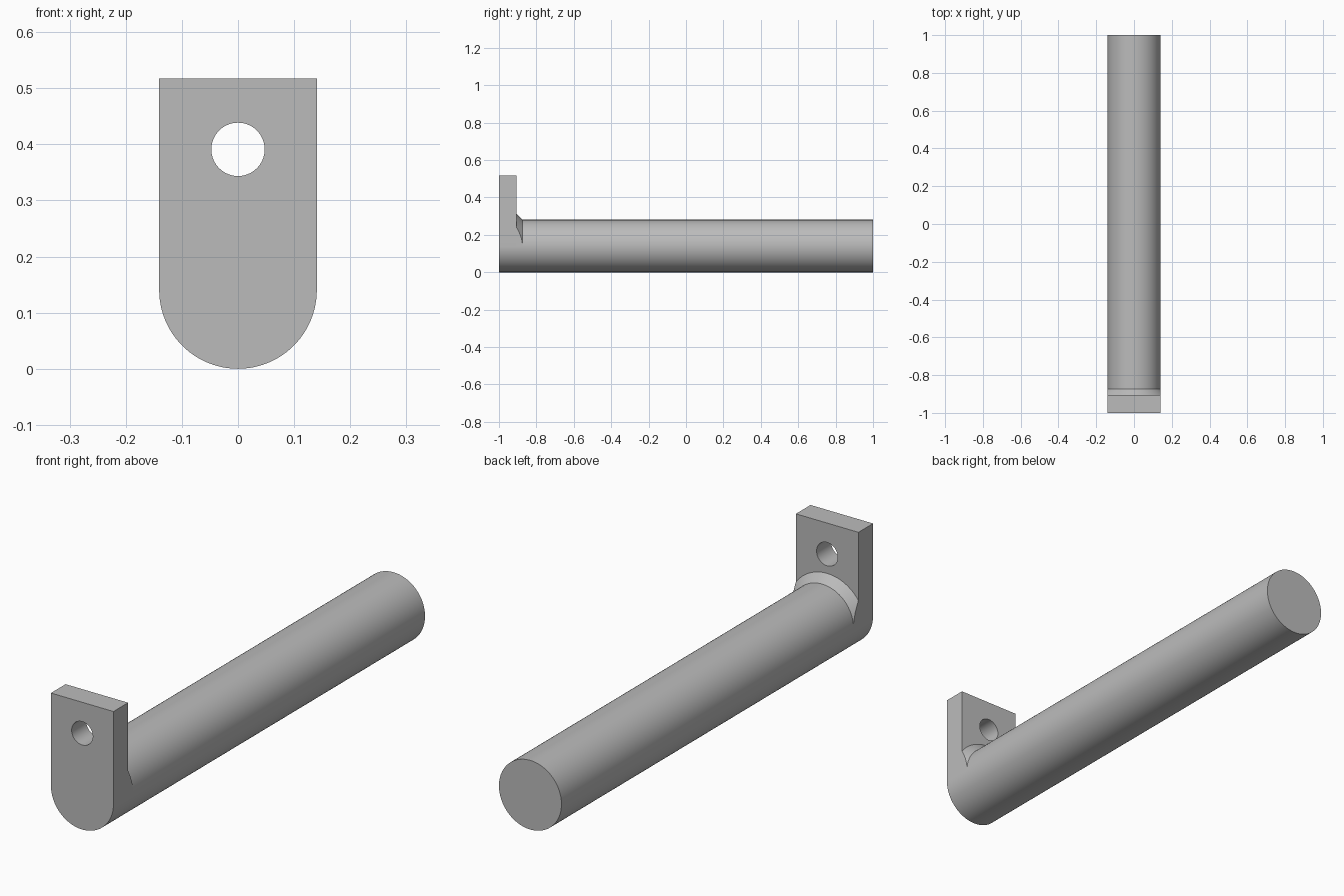
import bpy, bmesh, math
from mathutils import Matrix, Vector

if "Cube" in bpy.data.objects:
    bpy.data.objects.remove(bpy.data.objects["Cube"])

R = 0.1405            # rod radius, also half the tab width and the axis height
TOP = 0.517           # top of the tab
FRONT, TAB_BACK, BACK = -1.0, -0.906, 1.0
FILLET = 0.0315       # size of the sloped collar
HOLE_Z, HOLE_R = 0.391, 0.0475
SEG = 96

grey = bpy.data.materials.new("plain grey")
grey.use_nodes = True
colour = (0.5, 0.5, 0.5, 1)
grey.diffuse_color = colour
grey.node_tree.nodes["Principled BSDF"].inputs["Base Color"].default_value = colour


def finish(name, bm):
    bmesh.ops.recalc_face_normals(bm, faces=bm.faces)
    mesh = bpy.data.meshes.new(name)
    bm.to_mesh(mesh)
    bm.free()
    mesh.materials.append(grey)
    obj = bpy.data.objects.new(name, mesh)
    bpy.context.collection.objects.link(obj)
    return obj


def smooth(obj):
    bpy.ops.object.select_all(action='DESELECT')
    obj.select_set(True)
    bpy.context.view_layer.objects.active = obj
    bpy.ops.object.shade_smooth_by_angle(angle=math.radians(30))


def frustum(r_front, r_back, y0, y1, z):
    """Solid of revolution along y."""
    bm = bmesh.new()
    place = Matrix.Translation((0, (y0 + y1) / 2, z)) @ Matrix.Rotation(-math.pi / 2, 4, 'X')
    bmesh.ops.create_cone(bm, cap_ends=True, segments=SEG, radius1=r_front,
                          radius2=r_back, depth=y1 - y0, matrix=place)
    return bm


# Round rod
rod = finish("rod", frustum(R, R, TAB_BACK, BACK, R))

# Upright tab: square top, half-round bottom
bm = bmesh.new()
outline = [(R, TOP), (-R, TOP)]
for i in range(SEG // 2 + 1):
    a = math.pi + 2 * math.pi * i / SEG
    outline.append((R * math.cos(a), R + R * math.sin(a)))
face = bm.faces.new([bm.verts.new((x, FRONT, z)) for x, z in outline])
ext = bmesh.ops.extrude_face_region(bm, geom=[face], use_keep_orig=True)
bmesh.ops.translate(bm, vec=(0, TAB_BACK - FRONT, 0),
                    verts=[v for v in ext["geom"] if isinstance(v, bmesh.types.BMVert)])
tab = finish("tab", bm)

# Through hole in the tab
cutter = finish("hole_cutter", frustum(HOLE_R, HOLE_R, FRONT - 0.1, TAB_BACK + 0.1, HOLE_Z))
cutter.hide_render = True
mod = tab.modifiers.new("hole", 'BOOLEAN')
mod.operation, mod.solver, mod.object = 'DIFFERENCE', 'EXACT', cutter
bpy.ops.object.select_all(action='DESELECT')
bpy.context.view_layer.objects.active = tab
tab.select_set(True)
bpy.ops.object.modifier_apply(modifier="hole")
bpy.data.objects.remove(cutter)

# Sloped collar on the upper half of the rod, trimmed flush with the tab sides
bm = frustum(R + FILLET, R, TAB_BACK, TAB_BACK + FILLET, R)
for point, normal in ((Vector((R, 0, 0)), (1, 0, 0)),
                      (Vector((-R, 0, 0)), (-1, 0, 0)),
                      (Vector((0, 0, R)), (0, 0, -1))):
    cut = bmesh.ops.bisect_plane(bm, geom=bm.verts[:] + bm.edges[:] + bm.faces[:],
                                 plane_co=point, plane_no=normal, clear_outer=True)
    bmesh.ops.holes_fill(bm, edges=[e for e in bm.edges if e.is_boundary], sides=0)
collar = finish("collar", bm)

for part in (rod, tab, collar):
    smooth(part)
